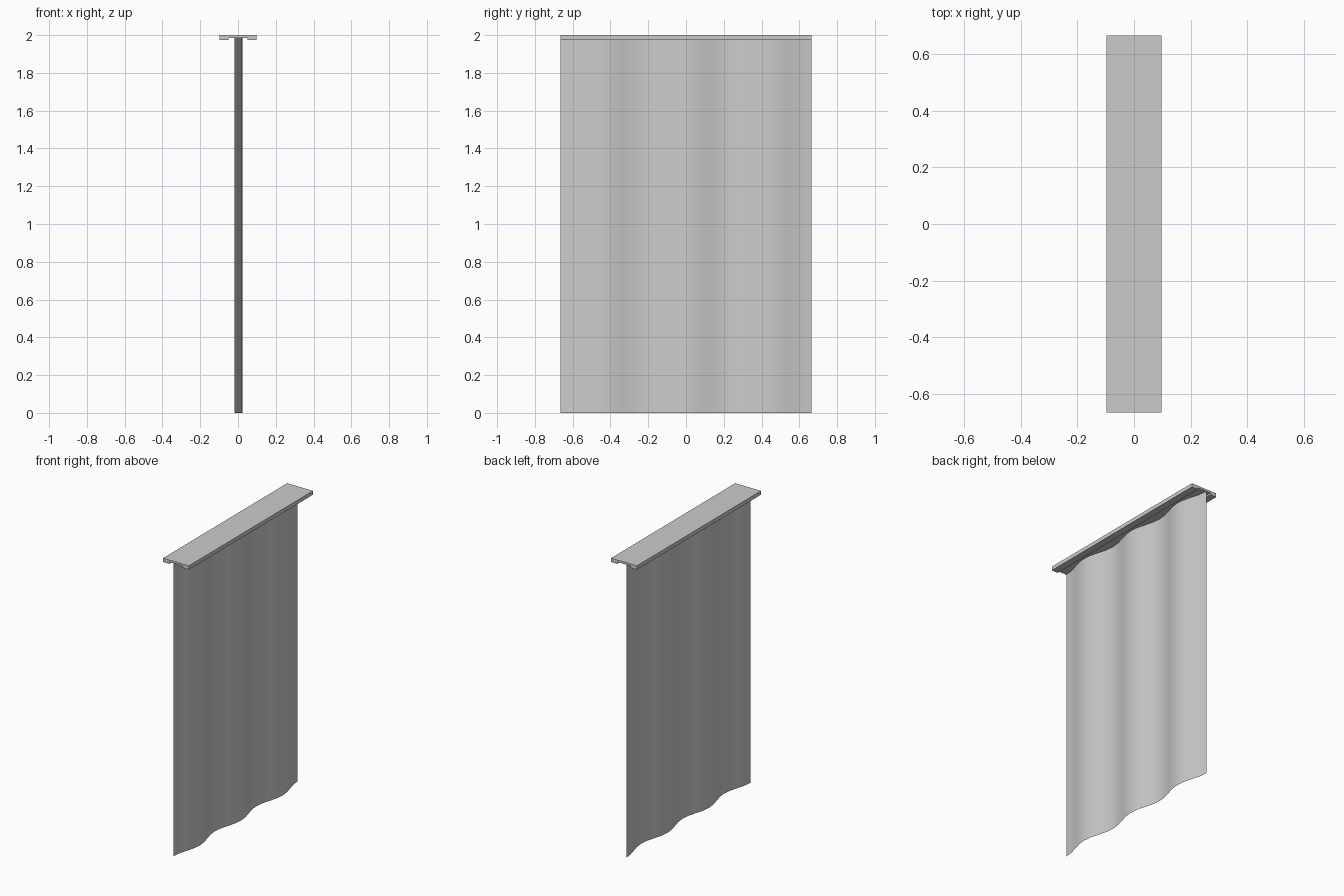
import bpy, math

if "Cube" in bpy.data.objects:
    bpy.data.objects.remove(bpy.data.objects["Cube"])

HALF_LEN = 0.665   # half length along y


def make_object(name, verts, faces):
    mesh = bpy.data.meshes.new(name)
    mesh.from_pydata(verts, [], faces)
    mesh.update()
    obj = bpy.data.objects.new(name, mesh)
    bpy.context.collection.objects.link(obj)
    return obj


# Curtain rail: shallow upside-down channel extruded along y
half = [(0.097, 2.0), (0.097, 1.974), (0.05, 1.974), (0.05, 1.986)]
profile = half + [(-x, z) for x, z in reversed(half)]
n = len(profile)
verts = [(x, y, z) for y in (-HALF_LEN, HALF_LEN) for x, z in profile]
faces = [(i, i + n, (i + 1) % n + n, (i + 1) % n) for i in range(n)]
faces += [tuple(range(n)), tuple(reversed(range(n, 2 * n)))]
make_object("curtain_rail", verts, faces)

# Curtain: thin wavy sheet with three soft folds, hung into the channel
FOLDS, STEPS = 3, 8
count = FOLDS * STEPS
verts = []
for i in range(count + 1):
    y = -HALF_LEN + 2 * HALF_LEN * i / count
    x = 0.003 - 0.0215 * math.cos(2 * math.pi * i / STEPS)
    verts += [(x, y, 0.0), (x, y, 1.986)]
faces = [(2 * i, 2 * i + 2, 2 * i + 3, 2 * i + 1) for i in range(count)]
curtain = make_object("curtain", verts, faces)
for poly in curtain.data.polygons:
    poly.use_smooth = True
